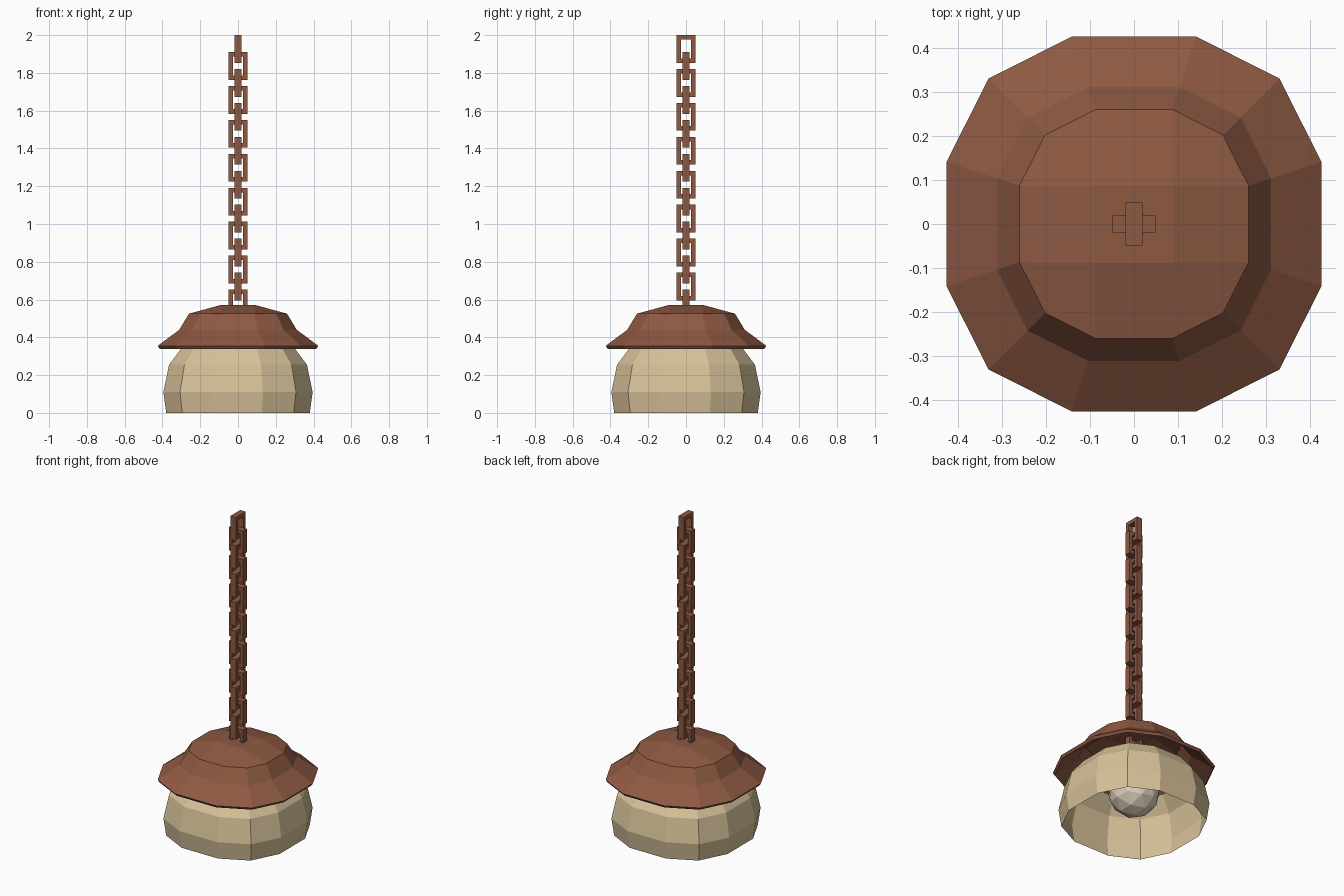
import bpy, bmesh
from mathutils import Matrix

if "Cube" in bpy.data.objects:
    bpy.data.objects.remove(bpy.data.objects["Cube"])


def material(name, rgb):
    m = bpy.data.materials.new(name)
    m.diffuse_color = (*rgb, 1)
    m.use_nodes = True
    m.node_tree.nodes["Principled BSDF"].inputs["Base Color"].default_value = m.diffuse_color
    return m


rust = material("rust_metal", (0.27, 0.10, 0.055))
cream = material("cream_shade", (0.68, 0.54, 0.32))
glass = material("bulb_glass", (0.72, 0.64, 0.50))


def finish(name, bm, mat):
    bmesh.ops.recalc_face_normals(bm, faces=bm.faces)
    me = bpy.data.meshes.new(name)
    bm.to_mesh(me)
    bm.free()
    me.materials.append(mat)
    ob = bpy.data.objects.new(name, me)
    bpy.context.collection.objects.link(ob)
    return ob


def ring(bm, h, z):
    # twelve-sided rounded-square ring, h = half width
    pts = []
    x3 = [(1, -1 / 3), (1, 1 / 3), (0.777, 0.777)]
    for _ in range(4):
        pts += x3
        x3 = [(-y, x) for x, y in x3]
    return [bm.verts.new((x * h, y * h, z)) for x, y in pts]


def loft(bm, profile):
    rings = [ring(bm, h, z) for h, z in profile]
    for a, b in zip(rings, rings[1:]):
        for i in range(12):
            j = (i + 1) % 12
            bm.faces.new((a[i], a[j], b[j], b[i]))
    return rings


# cap: flared shell with a shallow crown built on a 3 x 3 grid
bm = bmesh.new()
top = loft(bm, [(0.425, 0.355), (0.311, 0.44), (0.26, 0.525)])[-1]
c = 0.088
sq = [bm.verts.new((x, y, 0.572)) for x, y in ((c, c), (-c, c), (-c, -c), (c, -c))]
bm.faces.new(sq)
for k in range(4):
    i = 3 * k
    bm.faces.new((top[i], top[i + 1], sq[k], sq[k - 1]))
    bm.faces.new((top[i + 1], top[i + 2], top[(i + 3) % 12], sq[k]))
cap = finish("cap", bm, rust)
# open shell: make sure the crown faces up before thickening inward
if max(cap.data.polygons, key=lambda p: p.center.z).normal.z < 0:
    cap.data.flip_normals()
shell = cap.modifiers.new("thickness", 'SOLIDIFY')
shell.thickness = 0.019
shell.offset = -1

# lamp shade: thin bowl open at both ends
bm = bmesh.new()
loft(bm, [(0.38, 0), (0.395, 0.11), (0.365, 0.255), (0.297, 0.345)])
shade = finish("lamp_shade", bm, cream)
if shade.data.polygons[0].normal.x < 0:
    shade.data.flip_normals()

# bulb
bm = bmesh.new()
bmesh.ops.create_icosphere(bm, subdivisions=2, radius=0.15,
                           matrix=Matrix.Translation((0, 0, 0.205)))
finish("bulb", bm, glass)


# chain: rectangular links, alternately turned a quarter
def chain_link(index, z_top):
    w, h, d, t, e = 0.049, 0.147, 0.019, 0.022, 0.024
    outer = [(-w, 0), (w, 0), (w, -h), (-w, -h)]
    inner = [(-w + t, -e), (w - t, -e), (w - t, e - h), (t - w, e - h)]
    bm = bmesh.new()
    loops = []
    for pts, y in ((outer, -d), (inner, -d), (inner, d), (outer, d)):
        loops.append([bm.verts.new((x, y, z + z_top) if index % 2 else (y, x, z + z_top))
                      for x, z in pts])
    for a, b in zip(loops, loops[1:] + loops[:1]):
        for i in range(4):
            j = (i + 1) % 4
            bm.faces.new((a[i], a[j], b[j], b[i]))
    finish(f"chain_link_{index + 1}", bm, rust)


for n in range(16):
    chain_link(n, 2 - n * 0.0898)
